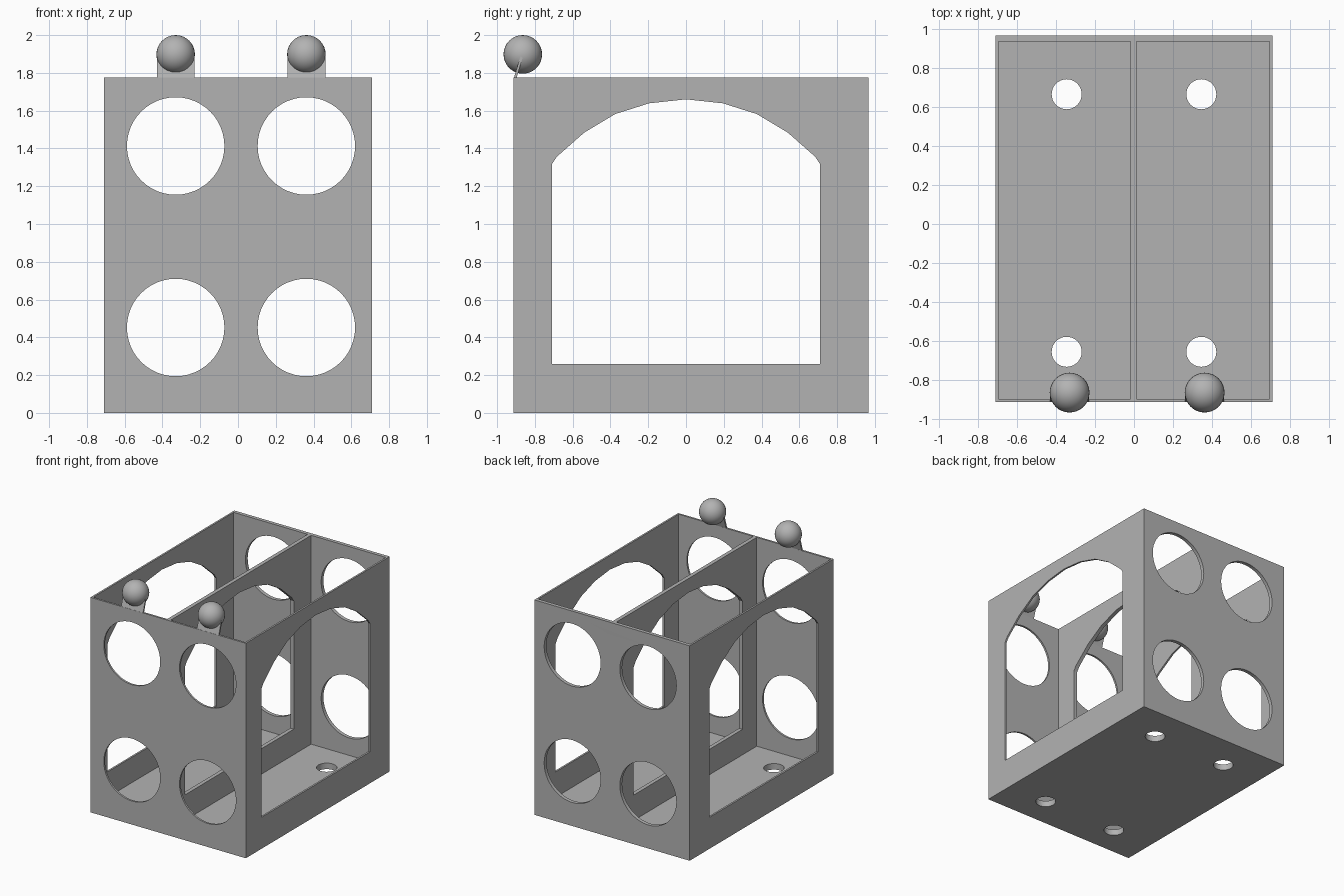
import bpy, bmesh, math
from mathutils import Matrix, Vector

if "Cube" in bpy.data.objects:
    bpy.data.objects.remove(bpy.data.objects["Cube"])

grey = bpy.data.materials.new("plain grey")
grey.diffuse_color = (0.45, 0.45, 0.45, 1)
grey.use_nodes = True
grey.node_tree.nodes["Principled BSDF"].inputs["Base Color"].default_value = grey.diffuse_color

# Overall box extents and wall thicknesses
X, Y0, Y1, H = 0.71, -0.912, 0.966, 1.775
FLOOR, SIDE, FRONT, BACK = 0.05, 0.015, 0.016, 0.03


def finish(obj):
    obj.data.materials.clear()
    obj.data.materials.append(grey)
    bpy.ops.object.select_all(action='DESELECT')
    obj.select_set(True)
    bpy.context.view_layer.objects.active = obj
    bpy.ops.object.shade_smooth_by_angle(angle=math.radians(25))


def circle(cx, cy, r, n=48):
    return [(cx + r * math.cos(2 * math.pi * i / n),
             cy + r * math.sin(2 * math.pi * i / n)) for i in range(n)]


def rect(a0, b0, a1, b1):
    return [(a0, b0), (a1, b0), (a1, b1), (a0, b1)]


def panel(name, loops, axes, centre, thickness):
    """Flat sheet: first loop is the outline, the others are holes."""
    cu = bpy.data.curves.new(name, 'CURVE')
    cu.dimensions, cu.fill_mode, cu.extrude = '2D', 'BOTH', thickness / 2
    for loop in loops:
        sp = cu.splines.new('POLY')
        sp.points.add(len(loop) - 1)
        for p, (a, b) in zip(sp.points, loop):
            p.co = (a, b, 0, 1)
        sp.use_cyclic_u = True
    tmp = bpy.data.objects.new(name + "_outline", cu)
    bpy.context.collection.objects.link(tmp)
    dg = bpy.context.evaluated_depsgraph_get()
    me = bpy.data.meshes.new_from_object(tmp.evaluated_get(dg))
    bpy.data.objects.remove(tmp)
    u, v = Vector(axes[0]), Vector(axes[1])
    me.transform(Matrix.Translation(centre) @ Matrix((u, v, u.cross(v))).transposed().to_4x4())
    bm = bmesh.new()
    bm.from_mesh(me)
    bmesh.ops.remove_doubles(bm, verts=bm.verts, dist=1e-5)
    bmesh.ops.recalc_face_normals(bm, faces=bm.faces)
    bm.to_mesh(me)
    bm.free()
    me.name = name
    obj = bpy.data.objects.new(name, me)
    bpy.context.collection.objects.link(obj)
    finish(obj)


EX, EY, EZ = (1, 0, 0), (0, 1, 0), (0, 0, 1)

# Floor with four screw holes
panel("floor", [rect(-X, Y0, X, Y1)] +
      [circle(x, y, 0.077, 32) for x in (-0.345, 0.345) for y in (-0.655, 0.665)],
      (EX, EY), (0, 0, FLOOR / 2), FLOOR)

# Front and back walls with four round openings each
holes = [circle(x, z, 0.258) for x in (-0.33, 0.362) for z in (0.452, 1.413)]
for name, y, t in (("front_wall", Y0 + FRONT / 2, FRONT), ("back_wall", Y1 - BACK / 2, BACK)):
    panel(name, [rect(-X, FLOOR, X, H)] + holes, (EX, EZ), (0, y, 0), t)

# Side walls and divider with a faceted arch opening
half = [(0.71, 0.26), (0.71, 1.317), (0.685, 1.355), (0.54, 1.483), (0.375, 1.582), (0.195, 1.639)]
arch = half + [(0, 1.66)] + [(-y, z) for y, z in reversed(half)]
for name, x, t in (("left_wall", -X + SIDE / 2, SIDE), ("right_wall", X - SIDE / 2, SIDE),
                   ("divider", -0.003, 0.032)):
    panel(name, [rect(Y0 + FRONT, FLOOR, Y1 - BACK, H), arch], (EY, EZ), (x, 0, 0), t)

# Knobs on leaning tabs along the front edge
tab = [(-0.912, 1.77), (-0.898, 1.77), (-0.862, 1.89), (-0.876, 1.89)]
for side, x in (("left", -0.33), ("right", 0.362)):
    panel(side + "_tab", [tab], (EY, EZ), (x, 0, 0), 0.2)
    bpy.ops.mesh.primitive_uv_sphere_add(segments=32, ring_count=16, radius=0.102,
                                         location=(x, -0.864, 1.898))
    knob = bpy.context.object
    knob.name = side + "_knob"
    finish(knob)
